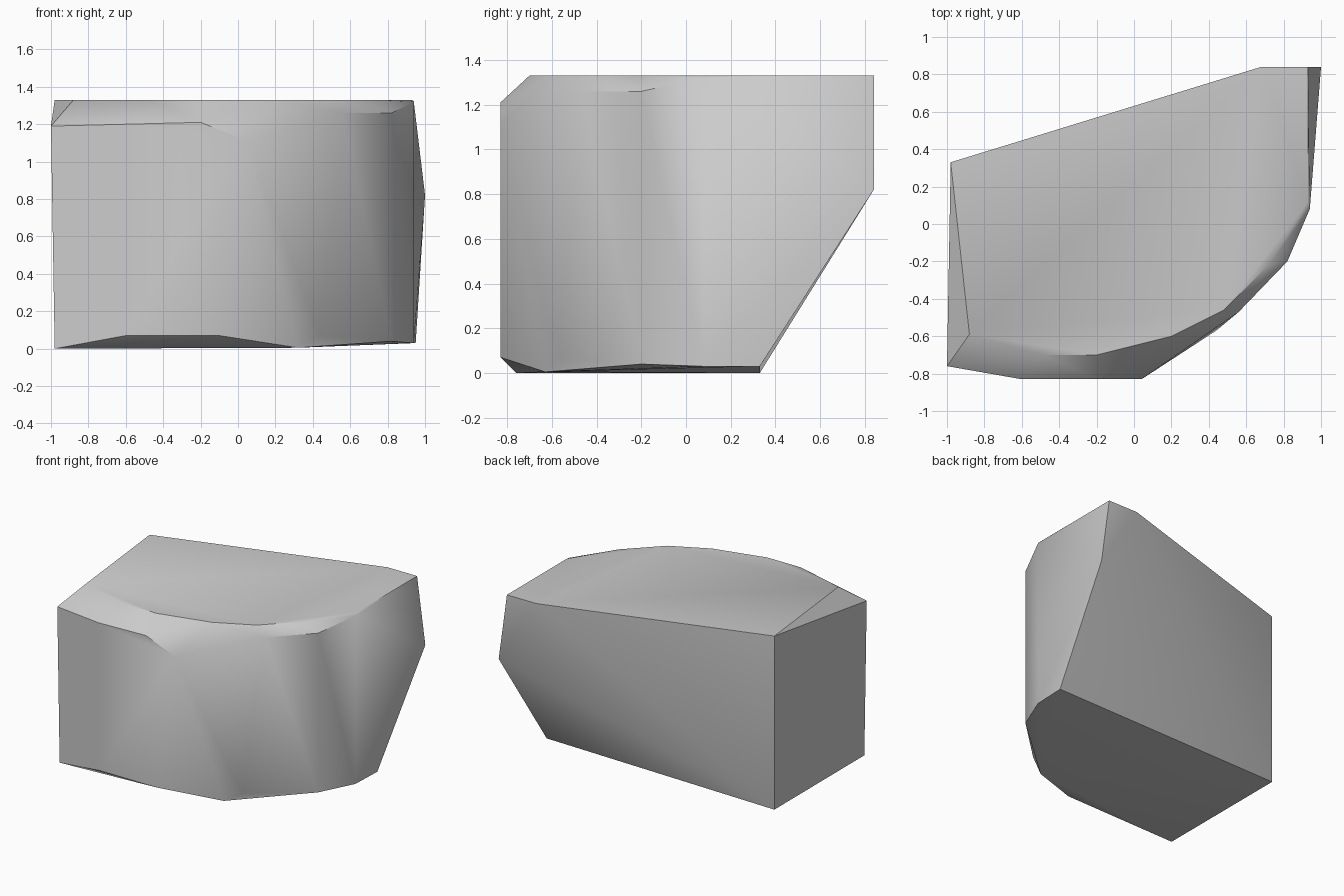
import bpy, bmesh, math

cube = bpy.data.objects.get("Cube")
if cube:
    bpy.data.objects.remove(cube, do_unlink=True)

TOP = 1.33

# Flat top outline
top_outline = [(-0.98, 0.33), (0.68, 0.84), (0.93, 0.84), (0.93, 0.12), (0.72, -0.22),
               (0.48, -0.46), (0.20, -0.60), (-0.20, -0.70), (-0.48, -0.70), (-0.88, -0.59)]
# Upper rim of the curved wall, under the chamfer
upper_rim = [(-1.0, -0.76, 1.19), (-0.6, -0.83, 1.2), (-0.2, -0.83, 1.21), (0.04, -0.83, 1.115),
             (0.56, -0.47, 1.26), (0.82, -0.20, 1.26), (0.94, 0.08, 1.32), (1.0, 0.84, 0.82)]
# Lower rim of the curved wall, and the base corners
lower_rim = [(-0.6, -0.83, 0.07), (-0.1, -0.83, 0.07), (0.44, -0.57, 0.07), (0.82, -0.20, 0.04),
             (0.94, 0.08, 0.03), (0.95, 0.33, 0.03)]
base = [(-0.98, -0.76, 0), (-0.98, 0.33, 0), (0.32, -0.63, 0.005)]

# Faceted convex block
bm = bmesh.new()
for p in [(x, y, TOP) for x, y in top_outline] + upper_rim + lower_rim + base:
    bm.verts.new(p)
hull = bmesh.ops.convex_hull(bm, input=bm.verts)
loose = {v for v in hull["geom_interior"] + hull["geom_unused"] if isinstance(v, bmesh.types.BMVert)}
bmesh.ops.delete(bm, geom=list(loose), context='VERTS')
bmesh.ops.dissolve_limit(bm, angle_limit=math.radians(0.5), verts=bm.verts, edges=bm.edges)
bmesh.ops.recalc_face_normals(bm, faces=bm.faces)
mesh = bpy.data.meshes.new("stone_block")
bm.to_mesh(mesh)
bm.free()

block = bpy.data.objects.new("stone_block", mesh)
bpy.context.collection.objects.link(block)

# Plain grey
grey = bpy.data.materials.new("light_grey")
grey.use_nodes = True
colour = (0.6, 0.6, 0.6, 1)
grey.diffuse_color = colour
grey.node_tree.nodes["Principled BSDF"].inputs["Base Color"].default_value = colour
mesh.materials.append(grey)

bpy.context.view_layer.objects.active = block
block.select_set(True)
bpy.ops.object.shade_smooth_by_angle(angle=math.radians(38))
